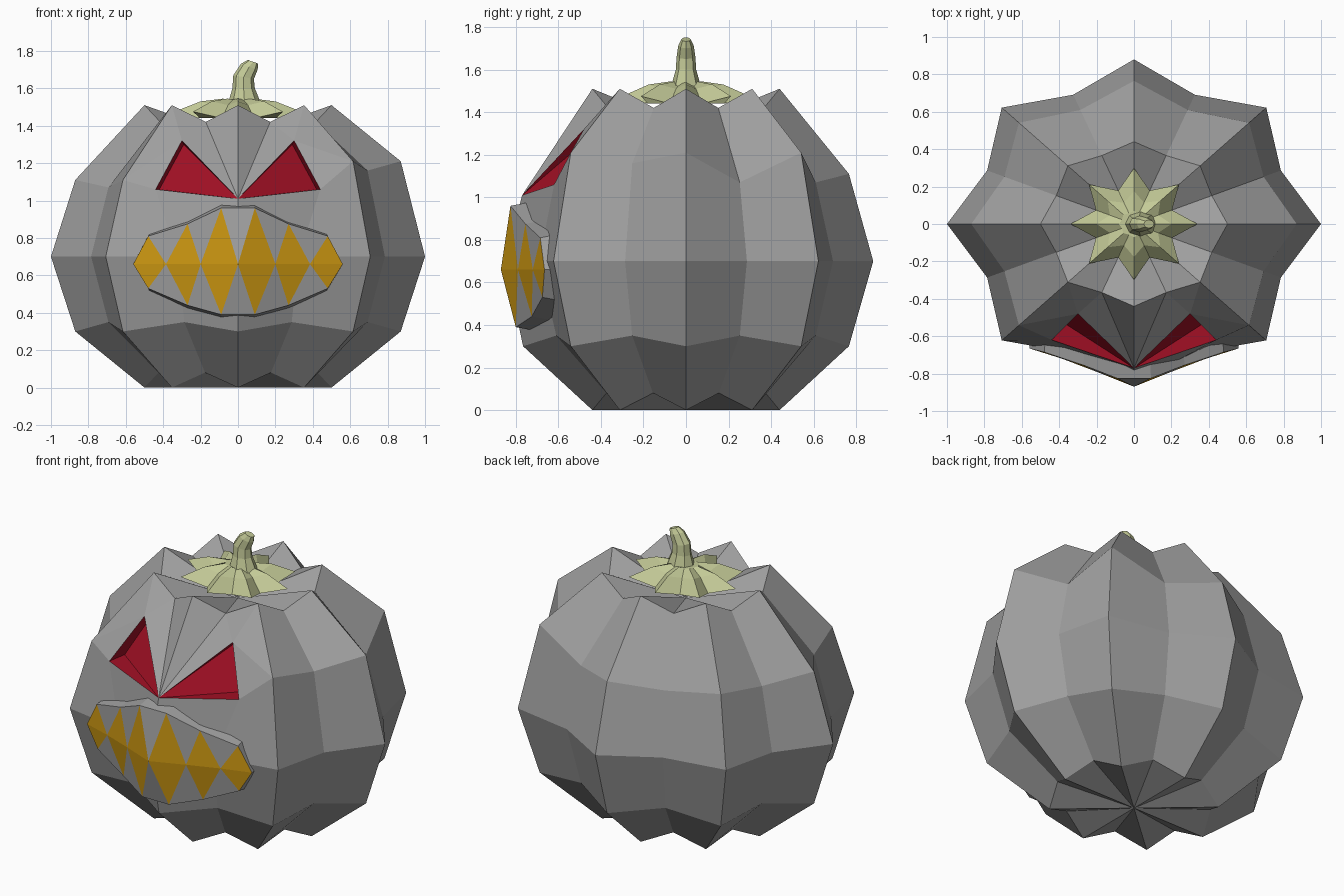
import bpy, bmesh
from math import sin, cos, pi

cube = bpy.data.objects.get("Cube")
if cube:
    bpy.data.objects.remove(cube)

DEPTH = 0.88  # the pumpkin is flattened front to back


def material(name, rgb):
    m = bpy.data.materials.new(name)
    m.use_nodes = True
    m.diffuse_color = (*rgb, 1)
    m.node_tree.nodes["Principled BSDF"].inputs["Base Color"].default_value = (*rgb, 1)
    return m


gray = material("stone gray", (0.35, 0.35, 0.35))
red = material("eye red", (0.36, 0.005, 0.018))
amber = material("tooth amber", (0.62, 0.32, 0.006))
green = material("pale stem green", (0.55, 0.59, 0.31))


def finish(bm, name, *mats):
    bmesh.ops.recalc_face_normals(bm, faces=bm.faces)
    mesh = bpy.data.meshes.new(name)
    bm.to_mesh(mesh)
    bm.free()
    for m in mats:
        mesh.materials.append(m)
    ob = bpy.data.objects.new(name, mesh)
    bpy.context.collection.objects.link(ob)
    return ob


def face(bm, verts, mat=0):
    bm.faces.new(verts).material_index = mat


def star_ring(bm, count, ridge, valley):
    """Ring alternating between (radius, z) of ridge and valley."""
    ring = []
    for i in range(count):
        r, z = valley if i % 2 else ridge
        a = 2 * pi * i / count
        ring.append(bm.verts.new((r * cos(a), r * DEPTH * sin(a), z)))
    return ring


# Ribbed pumpkin body with sunken eyes
bm = bmesh.new()
N = 16
FRONT = 12
levels = [((0.5, 0), (0.46, 0.08)), ((0.87, 0.3), (0.75, 0.35)),
          ((1.0, 0.7), (0.85, 0.7)), ((0.87, 1.11), (0.75, 1.07)),
          ((0.5, 1.51), (0.45, 1.42))]
rings = [star_ring(bm, N, *lv) for lv in levels]
shoulder, top = rings[3], rings[4]
for i in (0, 2, 14):
    shoulder[i].co.z = 1.21
shoulder[15].co.z = 1.16
# Frowning brow and flattened mouth area
shoulder[FRONT].co = (0, -0.77, 1.01)
rings[2][FRONT].co.y = -0.85
for s in (-1, 1):
    shoulder[FRONT + s].co = (s * 0.44, -0.62, 1.06)
    rings[2][FRONT + s].co.y = -0.69
for k in range(4):
    for i in range(N):
        j = (i + 1) % N
        if k == 3 and FRONT - 2 <= i < FRONT + 2:
            continue
        face(bm, (rings[k][i], rings[k][j], rings[k + 1][j], rings[k + 1][i]))
for ring, z in ((rings[0], 0), (top, 1.33)):
    pole = bm.verts.new((0, 0, z))
    for i in range(N):
        face(bm, (ring[i], ring[(i + 1) % N], pole))
for s in (-1, 1):
    inner, outer, ridge = (shoulder[FRONT + s * n] for n in range(3))
    mid, valley, crest = (top[FRONT + s * n] for n in range(3))
    apex = bm.verts.new((s * 0.3, -0.48, 1.32))
    deep_outer = bm.verts.new((s * 0.42, -0.5, 1.06))
    deep_apex = bm.verts.new((s * 0.29, -0.43, 1.3))
    for tri in ((mid, valley, inner), (valley, apex, inner),
                (valley, crest, apex), (crest, ridge, apex), (ridge, outer, apex)):
        face(bm, tri)
    for part in ((inner, deep_outer, deep_apex), (inner, outer, deep_outer),
                 (outer, apex, deep_apex, deep_outer), (apex, inner, deep_apex)):
        face(bm, part, 1)
finish(bm, "pumpkin_body", gray, red)

# Jagged mouth: diamond teeth joined by gray wedges
bm = bmesh.new()
half_corners = [(0.2, -0.79), (0.385, -0.72), (0.56, -0.665)]
half_tips = [(0.09, -0.825, 0.96, -0.8, 0.39), (0.27, -0.755, 0.875, -0.725, 0.44),
             (0.48, -0.685, 0.81, -0.675, 0.53)]
corner_points = [(-x, y) for x, y in reversed(half_corners)] + [(0, -0.87)] + half_corners
tip_points = [(-t[0], *t[1:]) for t in reversed(half_tips)] + half_tips
corners = [bm.verts.new((x, y, 0.66)) for x, y in corner_points]
uppers = [bm.verts.new((x, y, z)) for x, y, z, _, _ in tip_points]
lowers = [bm.verts.new((x, y, z)) for x, _, _, y, z in tip_points]
for tips in (uppers, lowers):
    for i, tip in enumerate(tips):
        face(bm, (corners[i], tip, corners[i + 1]), 1)
        if i:
            face(bm, (tips[i - 1], tip, corners[i]))
# Lip edge turned back into the body
loop = [corners[0], *uppers, corners[-1], *reversed(lowers)]
rim = []
for v in loop:
    lift = 0.03 if v in uppers else -0.03 if v in lowers else 0
    rim.append(bm.verts.new((v.co.x * 0.97, v.co.y + 0.16, v.co.z + lift)))
for i in range(len(loop)):
    j = (i + 1) % len(loop)
    face(bm, (loop[i], loop[j], rim[j], rim[i]))
face(bm, rim)
finish(bm, "mouth", gray, amber)

# Star-shaped leaf cap
bm = bmesh.new()
cap = [star_ring(bm, N, *lv) for lv in
       (((0.08, 1.545), (0.07, 1.54)), ((0.2, 1.53), (0.14, 1.51)),
        ((0.34, 1.475), (0.22, 1.44)))]
for a, b in zip(cap, cap[1:]):
    for i in range(N):
        j = (i + 1) % N
        face(bm, (a[i], a[j], b[j], b[i]))
face(bm, cap[0])
face(bm, cap[-1])
finish(bm, "leaf_cap", green)

# Bent, tapering stem
bm = bmesh.new()
SIDES = 8
path = [(0.035, 1.52, 0.088, 0), (0.03, 1.6, 0.06, 0), (0.03, 1.66, 0.055, 0.01),
        (0.06, 1.715, 0.045, 0.015), (0.08, 1.742, 0.028, 0.01)]
stem = []
for x, z, r, tilt in path:
    stem.append([bm.verts.new((x + r * cos(2 * pi * i / SIDES),
                               0.8 * r * sin(2 * pi * i / SIDES),
                               z - tilt * cos(2 * pi * i / SIDES)))
                 for i in range(SIDES)])
for a, b in zip(stem, stem[1:]):
    for i in range(SIDES):
        j = (i + 1) % SIDES
        face(bm, (a[i], a[j], b[j], b[i]))
face(bm, stem[0])
face(bm, stem[-1])
finish(bm, "stem", green)
